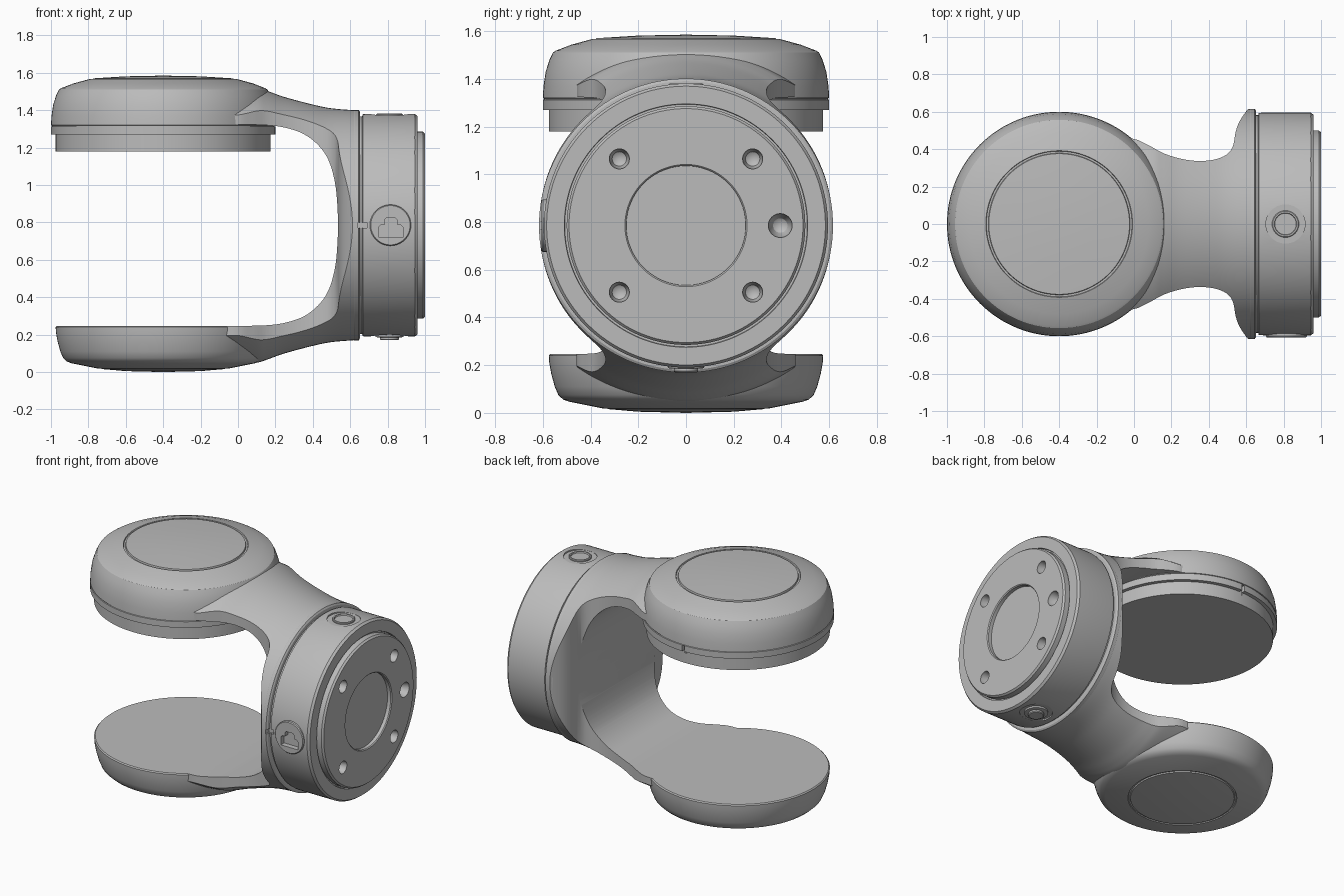
import bpy, bmesh, math
from mathutils import Matrix, Vector

if "Cube" in bpy.data.objects:
    bpy.data.objects.remove(bpy.data.objects["Cube"], do_unlink=True)

grey = bpy.data.materials.new("light_grey")
grey.use_nodes = True
grey.diffuse_color = (0.5, 0.5, 0.5, 1)
grey.node_tree.nodes["Principled BSDF"].inputs["Base Color"].default_value = (0.5, 0.5, 0.5, 1)

MID = 0.785          # height of the hub axis
DISC_X = -0.4        # centre of both discs


def at(x, y, z, angle=0, axis='X'):
    return Matrix.Translation((x, y, z)) @ Matrix.Rotation(math.radians(angle), 4, axis)


ALONG_X = at(0, 0, MID, 90, 'Y')
DISC_AXIS = at(DISC_X, 0, 0)
TO_FRONT = at(0, 0, MID, 90, 'X')


def finish(name, bm, mat):
    bmesh.ops.recalc_face_normals(bm, faces=bm.faces)
    bm.transform(mat)
    mesh = bpy.data.meshes.new(name)
    bm.to_mesh(mesh)
    bm.free()
    obj = bpy.data.objects.new(name, mesh)
    bpy.context.collection.objects.link(obj)
    mesh.materials.append(grey)
    return obj


def lathe(name, profile, mat, steps=96):
    """Spin (radius, height) points about the local z axis."""
    bm = bmesh.new()
    verts = [bm.verts.new((r, 0, h)) for r, h in profile]
    edges = [bm.edges.new(pair) for pair in zip(verts, verts[1:])]
    bmesh.ops.spin(bm, geom=verts + edges, cent=(0, 0, 0), axis=(0, 0, 1),
                   angle=math.tau, steps=steps, use_merge=False)
    bmesh.ops.remove_doubles(bm, verts=bm.verts, dist=0.0001)
    return finish(name, bm, mat)


def prism(name, points, low, high, mat=Matrix()):
    """Extrude an outline along the local z axis."""
    bm = bmesh.new()
    face = bm.faces.new([bm.verts.new((x, y, low)) for x, y in points])
    new = bmesh.ops.extrude_face_region(bm, geom=[face])["geom"]
    bmesh.ops.translate(bm, vec=(0, 0, high - low),
                        verts=[v for v in new if isinstance(v, bmesh.types.BMVert)])
    return finish(name, bm, mat)


def smooth(points, n=5):
    """Catmull-Rom curve through the points."""
    p = [Vector(q) for q in points]
    p = [2 * p[0] - p[1]] + p + [2 * p[-1] - p[-2]]
    out = []
    for a, b, c, d in zip(p, p[1:], p[2:], p[3:]):
        for i in range(n):
            t = i / n
            out.append((2 * b + (c - a) * t + (2 * a - 5 * b + 4 * c - d) * t ** 2
                        + (3 * b - a - 3 * c + d) * t ** 3) / 2)
    return [tuple(v) for v in out + [p[-2]]]


def mirrored(points):
    return points + [(x, -y) for x, y in reversed(points) if abs(y) > 0.0001]


def combine(obj, others, operation='DIFFERENCE'):
    for other in others:
        mod = obj.modifiers.new("cut", 'BOOLEAN')
        mod.operation, mod.object, mod.solver = operation, other, 'EXACT'
        graph = bpy.context.evaluated_depsgraph_get()
        mesh = bpy.data.meshes.new_from_object(obj.evaluated_get(graph))
        obj.modifiers.clear()
        obj.data = mesh


def discard(*objs):
    for o in objs:
        bpy.data.objects.remove(o, do_unlink=True)


# Upper disc: stepped spigot below, domed cover with a ring groove on top
upper = lathe("upper_disc", [
    (0, 1.18), (0.575, 1.18), (0.575, 1.27), (0.6, 1.27), (0.6, 1.312), (0.595, 1.314),
    (0.595, 1.318), (0.6, 1.32), (0.597, 1.37), (0.588, 1.43), (0.572, 1.48), (0.557, 1.511),
    (0.545, 1.518), (0.48, 1.543), (0.392, 1.567), (0.389, 1.56), (0.379, 1.56),
    (0.376, 1.57), (0.2, 1.581), (0, 1.585)], DISC_AXIS, 128)
notch = prism("notch", [(-0.41, 0.57), (-0.39, 0.57), (-0.39, 0.7), (-0.41, 0.7)], 1.25, 1.312)
combine(upper, [notch])
discard(notch)

# Lower disc: flat on top, rounded underneath
lathe("lower_disc", [
    (0, 0.247), (0.568, 0.247), (0.575, 0.24), (0.573, 0.21), (0.565, 0.165), (0.55, 0.11),
    (0.535, 0.075), (0.515, 0.056), (0.49, 0.047), (0.345, 0.018), (0.342, 0.024),
    (0.332, 0.024), (0.329, 0.016), (0.2, 0.005), (0, 0)], DISC_AXIS, 128)

# Fork: round envelope about the hub axis, trimmed by a waisted plan, hollowed by the throat
shell = smooth([(0.75, -0.1), (0.745, 0), (0.735, 0.1), (0.717, 0.16), (0.685, 0.25),
                (0.645, 0.4), (0.625, 0.5), (0.614, 0.63)])
fork = lathe("fork", [(0, -0.1)] + shell + [(0, 0.63)], ALONG_X, 128)
waist = smooth([(-0.2, 0.46), (-0.1, 0.46), (0, 0.455), (0.08, 0.42), (0.165, 0.375),
                (0.27, 0.345), (0.36, 0.337), (0.44, 0.347), (0.5, 0.375), (0.53, 0.42),
                (0.543, 0.49), (0.565, 0.55), (0.61, 0.613), (0.66, 0.65)])
plan = prism("plan", mirrored(waist), -0.2, 1.8)
inner = smooth([(0.05, 0.538), (0.15, 0.535), (0.25, 0.522), (0.35, 0.488), (0.43, 0.427),
                (0.485, 0.345), (0.518, 0.23), (0.531, 0.11), (0.535, 0)])
throat = prism("throat", mirrored([(-0.5, 0.538)] + inner), -1, 1, TO_FRONT)
combine(fork, [plan], 'INTERSECT')
combine(fork, [throat])
discard(plan, throat)

# Hub: flange, groove, drum and raised end plate with a round recess
hub = lathe("hub", [
    (0, 0.6), (0.604, 0.6), (0.616, 0.622), (0.616, 0.645), (0.605, 0.652), (0.582, 0.653),
    (0.582, 0.664), (0.593, 0.667), (0.595, 0.68), (0.595, 0.945), (0.584, 0.96),
    (0.51, 0.96), (0.508, 0.95), (0.5, 0.95), (0.5, 0.988), (0.49, 1.0),
    (0.256, 1.0), (0.25, 0.994), (0.25, 0.97), (0, 0.97)], ALONG_X, 128)

cutters = []
# Screw holes in the end plate
for angle in (0, 45, 135, 225, 315):
    a = math.radians(angle)
    cutters.append(lathe("hole", [(0, 0.925), (0.03, 0.945), (0.042 if angle else 0.05, 0.985),
                                  (0.042 if angle else 0.05, 1.05), (0, 1.05)],
                         at(0, 0.395 * math.cos(a), MID + 0.395 * math.sin(a), 90, 'Y'), 32))
# Button wells at the top and bottom
TOP = at(0.81, 0, MID)
BOTTOM = at(0.81, 0, MID, 180, 'X')
for side in (TOP, BOTTOM):
    cutters.append(lathe("well", [(0, 0.585), (0.105, 0.585), (0.105, 0.7), (0, 0.7)], side, 48))
# Alignment slot on the front of the flange
cutters.append(prism("slot", [(0.642, -0.015), (0.69, -0.015), (0.69, 0.015), (0.642, 0.015)],
                     0.58, 0.7, TO_FRONT))
# Stepped socket opening
socket = prism("socket", [(0.753, -0.065), (0.882, -0.065), (0.882, -0.01), (0.87, 0.002),
                          (0.852, 0.002), (0.852, 0.028), (0.842, 0.038), (0.793, 0.038),
                          (0.783, 0.028), (0.783, 0.002), (0.765, 0.002), (0.753, -0.01)],
               0.57, 0.7, TO_FRONT)
plate = lathe("socket_plate", [(0, 0.55), (0.11, 0.55), (0.11, 0.6), (0.105, 0.606), (0, 0.606)],
              at(0.815, 0, MID, 90, 'X'), 64)
combine(hub, cutters + [socket])
combine(plate, [socket])
discard(socket, *cutters)

# Buttons
lathe("top_button", [(0, 0.57), (0.072, 0.57), (0.072, 0.592), (0.068, 0.596), (0.06, 0.596),
                     (0.057, 0.588), (0, 0.588)], TOP, 48)
lathe("bottom_button", [(0, 0.57), (0.075, 0.57), (0.075, 0.597), (0.062, 0.6), (0.05, 0.6),
                        (0.05, 0.61), (0.045, 0.615), (0, 0.615)], BOTTOM, 48)

# Soft shading with crisp edges
for obj in bpy.context.collection.objects:
    if obj.type == 'MESH' and obj.data.materials and obj.data.materials[0] == grey:
        bpy.ops.object.select_all(action='DESELECT')
        obj.select_set(True)
        bpy.context.view_layer.objects.active = obj
        bpy.ops.object.shade_smooth_by_angle(angle=math.radians(28))
